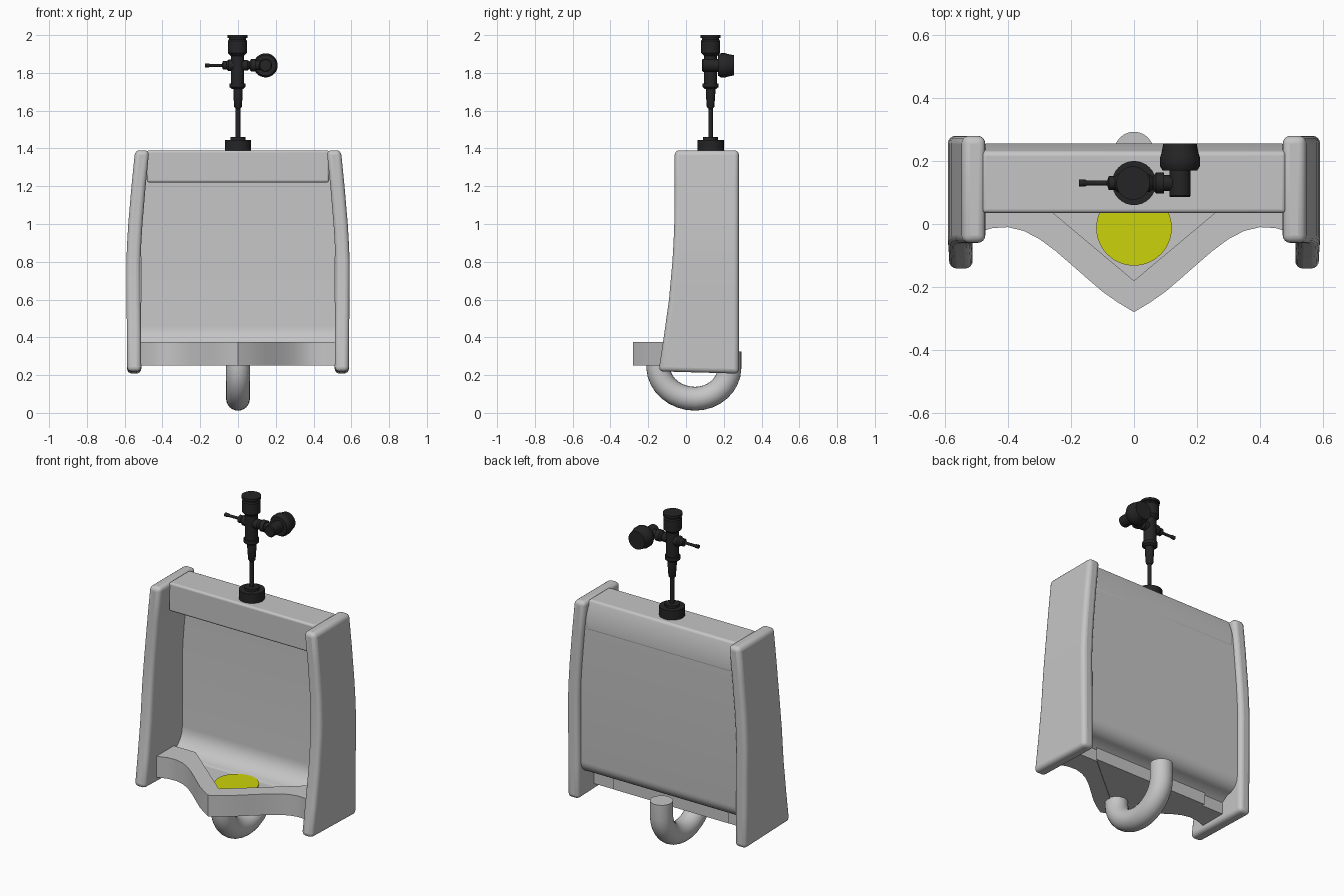
import bpy, bmesh, math
from mathutils import Vector

cube = bpy.data.objects.get("Cube")
if cube:
    bpy.data.objects.remove(cube, do_unlink=True)


def material(name, colour):
    m = bpy.data.materials.new(name)
    m.use_nodes = True
    m.diffuse_color = (*colour, 1)
    m.node_tree.nodes["Principled BSDF"].inputs["Base Color"].default_value = (*colour, 1)
    return m


PORCELAIN = material("grey porcelain", (0.56, 0.56, 0.56))
BLACK = material("black metal", (0.018, 0.018, 0.018))
YELLOW = material("yellow", (0.6, 0.65, 0.003))


def finish(name, bm, mat, bevel=0, angle=35):
    bmesh.ops.recalc_face_normals(bm, faces=bm.faces)
    mesh = bpy.data.meshes.new(name)
    bm.to_mesh(mesh)
    bm.free()
    mesh.materials.append(mat)
    ob = bpy.data.objects.new(name, mesh)
    bpy.context.collection.objects.link(ob)
    if bevel:
        mod = ob.modifiers.new("rounded edges", "BEVEL")
        mod.width, mod.segments = bevel, 4
        mod.limit_method, mod.angle_limit = "ANGLE", math.radians(40)
    bpy.ops.object.select_all(action="DESELECT")
    ob.select_set(True)
    bpy.context.view_layer.objects.active = ob
    bpy.ops.object.shade_smooth_by_angle(angle=math.radians(angle))
    return ob


def loft(name, rings, mat, bevel=0, angle=35):
    """Skin equal-length rings of points and cap both ends."""
    bm = bmesh.new()
    rows = [[bm.verts.new(p) for p in ring] for ring in rings]
    n = len(rows[0])
    for a, b in zip(rows, rows[1:]):
        for i in range(n):
            j = (i + 1) % n
            bm.faces.new((a[i], a[j], b[j], b[i]))
    bm.faces.new(rows[0])
    bm.faces.new(rows[-1])
    return finish(name, bm, mat, bevel, angle)


def across(name, profile, half, mat, bevel=0):
    """Extrude a (y, z) profile along x."""
    return loft(name, [[(x, y, z) for y, z in profile] for x in (-half, half)], mat, bevel)


def upright(name, outline, low, high, mat):
    """Extrude an (x, y) outline along z."""
    return loft(name, [[(x, y, z) for x, y in outline] for z in (low, high)], mat)


def turned(name, origin, axis, steps, mat, sides=32):
    """Turned part from (distance, radius) steps along an axis."""
    axis, origin = Vector(axis), Vector(origin)
    u = axis.orthogonal().normalized()
    v = axis.cross(u)
    turns = [2 * math.pi * i / sides for i in range(sides)]
    rings = [[origin + axis * d + (u * math.cos(t) + v * math.sin(t)) * r for t in turns]
             for d, r in steps]
    return loft(name, rings, mat)


# Side panels: bowed outwards and flaring forward towards the bottom
sections = [(0.22, 0.512, -0.145), (0.4, 0.513, -0.118), (0.6, 0.515, -0.09),
            (0.8, 0.516, -0.072), (0.9, 0.512, -0.066), (1.0, 0.506, -0.062),
            (1.2, 0.489, -0.06), (1.39, 0.47, -0.06)]
for side, label in ((1, "left"), (-1, "right")):
    rings = []
    for z, x, front in sections:
        back_z = z - 0.012 if z < 0.3 else z
        out = x + 0.075
        rings.append([(side * x, front, z), (side * out, front, z),
                      (side * out, 0.28, back_z), (side * x, 0.28, back_z)])
    loft(label + "_side_panel", rings, PORCELAIN, 0.024)

# Header box across the top
across("header", [(0.035, 1.22), (0.035, 1.39), (0.228, 1.39), (0.255, 1.31), (0.255, 1.22)],
       0.482, PORCELAIN, 0.012)

# Back wall curving forward into the basin floor
wall = [(0.254, 1.3), (0.254, 0.43)]
wall += [(0.174 + 0.08 * math.cos(t), 0.43 - 0.08 * math.sin(t))
         for t in (math.pi / 2 * i / 8 for i in range(1, 9))]
wall += [(0.1, 0.3), (0.08, 0.26), (0.08, 0.335)]
wall += [(0.09 + 0.12 * math.sin(t), 0.46 - 0.12 * math.cos(t))
         for t in (math.pi / 2 * i / 8 for i in range(9))]
wall += [(0.21, 1.3)]
across("back_wall", wall, 0.513, PORCELAIN)

# Pointed lip with a V-shaped hollow
half = [(0.05, -0.25), (0.1, -0.215), (0.15, -0.172), (0.2, -0.128), (0.25, -0.085),
        (0.3, -0.048), (0.35, -0.022), (0.4, -0.01), (0.45, -0.013), (0.52, -0.035)]
front = [(-x, y) for x, y in reversed(half)] + [(0, -0.28)] + half
inner = [(0.52, 0.13), (0.37, 0.13), (0, -0.18), (-0.37, 0.13), (-0.52, 0.13)]
upright("basin_lip", front + inner, 0.25, 0.375, PORCELAIN)
upright("basin_floor", [(0.38, 0.14), (0, -0.185), (-0.38, 0.14)], 0.255, 0.337, PORCELAIN)

# Yellow drain pad
turned("drain_pad", (0, -0.012, 0.335), (0, 0, 1), [(0, 0.12), (0.009, 0.12)], YELLOW, 48)

# Curved drain pipe below
rings = []
for i in range(17):
    t = math.pi * i / 16
    centre = Vector((0, 0.04 - 0.175 * math.cos(t) + 0.015 * (i / 16), 0.235 - 0.16 * math.sin(t)))
    if i < 8:
        centre.y -= 0.012 * (1 - i / 8)
    out = Vector((0, -math.cos(t), -math.sin(t)))
    rings.append([centre + out * (0.063 * math.cos(a)) + Vector((0.063 * math.sin(a), 0, 0))
                  for a in (2 * math.pi * k / 24 for k in range(24))])
rings.insert(0, [p + Vector((0, 0, 0.06)) for p in rings[0]])
rings.append([p + Vector((0, 0, 0.09)) for p in rings[-1]])
loft("drain_pipe", rings, PORCELAIN)

# Flush valve: stem, body and cap
turned("supply_collar", (0, 0.13, 1.385), (0, 0, 1),
       [(0, 0.07), (0.06, 0.07), (0.06, 0.04), (0.075, 0.04)], BLACK)
turned("supply_stem", (0, 0.13, 1.45), (0, 0, 1),
       [(0, 0.012), (0.16, 0.012), (0.17, 0.02), (0.24, 0.025), (0.27, 0.025)], BLACK)
turned("valve_body", (-0.003, 0.13, 1.715), (0, 0, 1),
       [(0, 0.03), (0.01, 0.042), (0.03, 0.042), (0.03, 0.035), (0.175, 0.035), (0.19, 0.05),
        (0.255, 0.05), (0.262, 0.045), (0.27, 0.045), (0.27, 0.053), (0.285, 0.053)], BLACK)

# Flush lever
turned("flush_lever", (-0.02, 0.13, 1.84), (-1, 0, 0),
       [(0, 0.03), (0.03, 0.03), (0.04, 0.022), (0.06, 0.022), (0.065, 0.008),
        (0.13, 0.008), (0.135, 0.011), (0.155, 0.011)], BLACK)

# Side elbow and wall stop
turned("side_connector", (0.02, 0.13, 1.84), (1, 0, 0),
       [(0, 0.028), (0.03, 0.028), (0.04, 0.02), (0.05, 0.033), (0.075, 0.033),
        (0.075, 0.025), (0.13, 0.025)], BLACK)
turned("wall_stop", (0.146, 0.085, 1.84), (0, 1, 0),
       [(0, 0.03), (0.005, 0.034), (0.085, 0.034), (0.085, 0.055), (0.1, 0.064),
        (0.125, 0.064), (0.135, 0.06), (0.17, 0.053)], BLACK)
